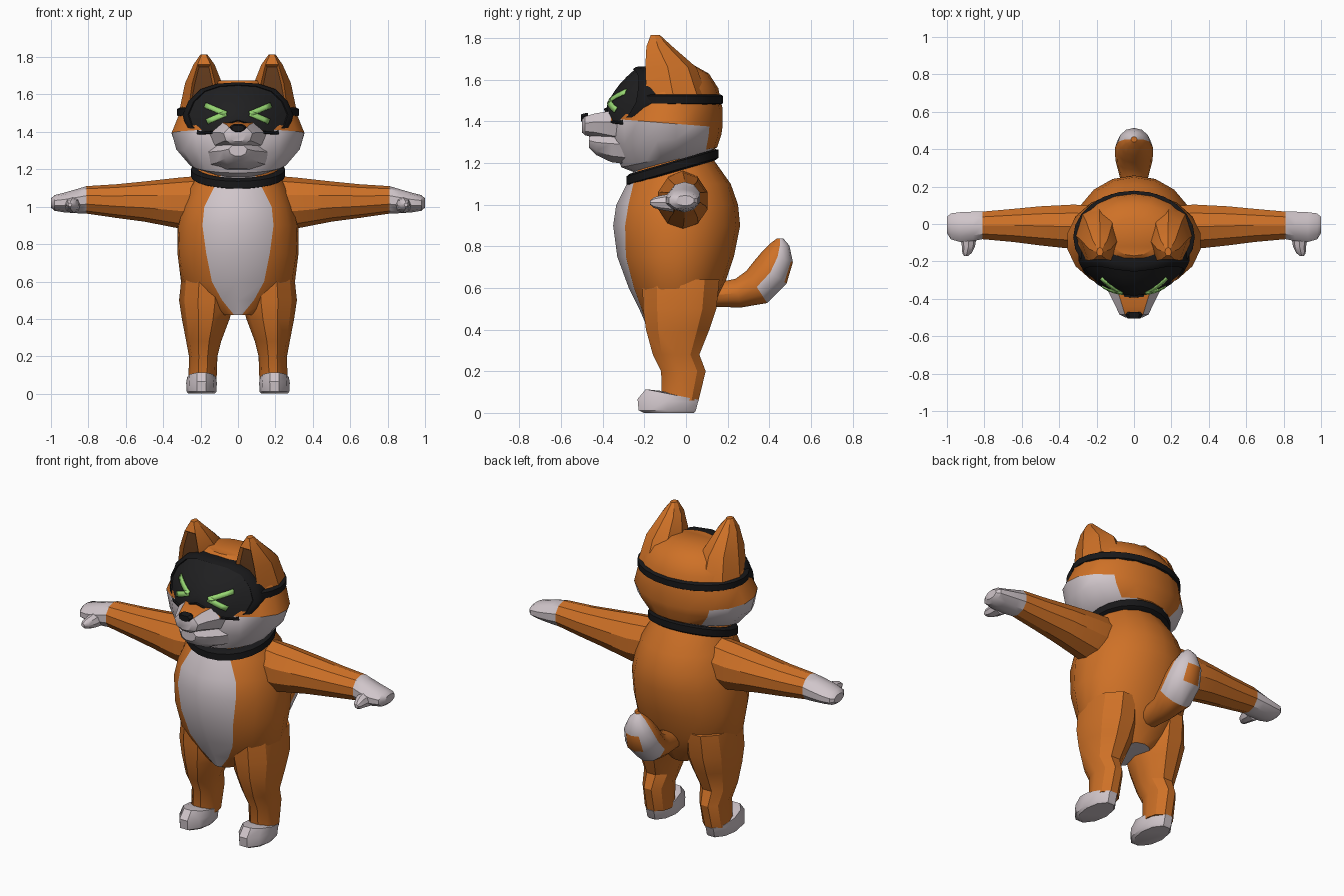
import bpy, bmesh
from math import sin, cos, pi, asin, radians
from mathutils import Vector

if "Cube" in bpy.data.objects:
    bpy.data.objects.remove(bpy.data.objects["Cube"])


def material(name, rgb):
    m = bpy.data.materials.new(name)
    m.use_nodes = True
    m.diffuse_color = (*rgb, 1)
    m.node_tree.nodes["Principled BSDF"].inputs["Base Color"].default_value = (*rgb, 1)
    return m


MATS = [material("orange_fur", (.62, .165, .02)), material("white_fur", (.63, .56, .59)),
        material("black_rubber", (.009, .009, .01)), material("dark_lens", (.014, .014, .015)),
        material("green_glow", (.31, .68, .17)), material("brown_inner_ear", (.13, .045, .012))]
ORANGE, WHITE, BLACK, LENS, GREEN, BROWN = range(6)
parts = []


def finish(name, bm, mirror=False):
    bmesh.ops.recalc_face_normals(bm, faces=bm.faces)
    me = bpy.data.meshes.new(name)
    bm.to_mesh(me)
    bm.free()
    for m in MATS:
        me.materials.append(m)
    ob = bpy.data.objects.new(name, me)
    bpy.context.collection.objects.link(ob)
    if mirror:
        ob.modifiers.new("Mirror", 'MIRROR').use_mirror_merge = False
    parts.append(ob)
    return ob


def loft_mesh(rings, rule, caps=True, closed=False):
    """Skin a list of rings; rule(row, column, centre) gives the colour."""
    bm = bmesh.new()
    rows = [[bm.verts.new(p) for p in r] for r in rings]
    n = len(rows[0])
    for i in range(len(rows) - (0 if closed else 1)):
        a, b = rows[i], rows[(i + 1) % len(rows)]
        for j in range(n):
            k = (j + 1) % n
            f = bm.faces.new((a[j], a[k], b[k], b[j]))
            f.material_index = rule(i, j, f.calc_center_median())
    if caps and not closed:
        for i, r in ((-1, rows[0]), (len(rows), rows[-1])):
            f = bm.faces.new(r)
            f.material_index = rule(i, -1, f.calc_center_median())
    return bm


def loft(name, rings, rule, mirror=False, **kw):
    return finish(name, loft_mesh(rings, rule, **kw), mirror)


def plain(colour):
    return lambda i, j, c: colour


def even(n, phase=0):
    return [2 * pi * (k + phase) / n for k in range(n)]


def flat_ring(z, x0, x1, y0, y1, tilt=0, angles=None):
    """Ring around z, starting at the front; tilt raises it towards the back."""
    cx, cy, rx, ry = (x0 + x1) / 2, (y0 + y1) / 2, (x1 - x0) / 2, (y1 - y0) / 2
    pts = [(cx + rx * sin(a), cy - ry * cos(a)) for a in angles or even(14)]
    return [Vector((x, y, z + tilt * y)) for x, y in pts]


def side_ring(x, y0, y1, z0, z1):
    return [Vector((x, (y0 + y1) / 2 + (y1 - y0) / 2 * cos(a), (z0 + z1) / 2 + (z1 - z0) / 2 * sin(a)))
            for a in even(10, .5)]


def snout_ring(y, hw, z0, z1):
    half = [radians(d) for d in (38, 80, 125, 160)]
    return [Vector((hw * sin(a), y, (z0 + z1) / 2 + (z1 - z0) / 2 * cos(a)))
            for a in half + [-a for a in reversed(half)]]


# Torso: the second column of each ring follows the belly patch edge
def torso_ring(z, hw, y0, y1, belly):
    t = asin(belly / hw)
    half = [t + (pi - t) * k / 7 for k in range(7)]
    return flat_ring(z, -hw, hw, y0, y1, 0, [0] + half + [pi] + [-a for a in reversed(half)])


torso = [(.42, .10, -.19, .09, .02), (.50, .24, -.225, .135, .085), (.60, .305, -.275, .18, .14),
         (.75, .325, -.33, .23, .17), (.90, .325, -.35, .26, .19), (1.0, .30, -.335, .25, .18),
         (1.1, .265, -.285, .215, .13), (1.22, .20, -.22, .13, .06)]
loft("torso", [torso_ring(*r) for r in torso],
     lambda i, j, c: WHITE if j in (0, 15) or i < 0 else ORANGE)

# Legs and feet
legs = [(.64, .03, .30, -.22, .17), (.5, .02, .315, -.215, .155), (.4, .045, .30, -.20, .12),
        (.28, .09, .277, -.165, .07), (.2, .11, .262, -.125, .10), (.06, .115, .265, -.12, .065)]
loft("legs", [flat_ring(*r, angles=even(10, .5)) for r in legs], plain(ORANGE), True)
feet = [(0, .125, .265, -.21, .045), (.012, .115, .275, -.235, .055), (.055, .113, .277, -.24, .065, -.05),
        (.075, .118, .272, -.20, .07, -.2), (.075, .14, .25, -.13, .06, -.25)]
loft("feet", [flat_ring(*r, angles=even(10, .5)) for r in feet], plain(WHITE), True)

# Arms, hands and thumbs
arms = [(.2, -.13, .10, .88, 1.165), (.32, -.14, .11, .885, 1.155), (.5, -.12, .10, .92, 1.135),
        (.65, -.10, .085, .94, 1.12), (.81, -.085, .07, .963, 1.11)]
loft("arms", [side_ring(*r) for r in arms], plain(ORANGE), True)
hands = [(.81, -.085, .07, .963, 1.11), (.86, -.095, .07, .965, 1.095), (.93, -.10, .067, .97, 1.075),
         (.98, -.085, .06, .978, 1.062), (1.0, -.05, .04, .995, 1.045)]
loft("hands", [side_ring(*r) for r in hands], plain(WHITE), True)
thumbs = [(.885, -.06, .045), (.885, -.12, .035), (.893, -.155, .025), (.898, -.172, .01)]
loft("thumbs", [[Vector((x + r * cos(a), y, 1.01 + r * sin(a))) for a in even(8)]
                for x, y, r in thumbs], plain(WHITE), True)

# Tail: curls upward, with a pale ring around the outer side of the tip
spine = [(.12, .565, .055), (.25, .575, .07), (.34, .605, .092), (.405, .675, .095),
         (.44, .75, .078), (.452, .81, .045), (.452, .838, .015)]
rings = []
for k, (y, z, r) in enumerate(spine):
    a, b = spine[max(k - 1, 0)], spine[min(k + 1, len(spine) - 1)]
    t = Vector((0, b[0] - a[0], b[1] - a[1])).normalized()
    out = Vector((0, t.z, -t.y))
    rings.append([Vector((0, y, z)) + out * r * cos(a) + Vector((r * 1.08 * sin(a), 0, 0))
                  for a in even(12)])
loft("tail", rings, lambda i, j, c: WHITE if (i >= 2 and j in (1, 2, 9, 10))
     or (i >= 4 and j in (0, 11)) or (i == 2 and j in (0, 11)) else ORANGE)

# Head: pale cheeks below the fourth ring, orange at the back
head = [(1.21, .15, -.24, .08, .24), (1.245, .26, -.31, .15, .21), (1.32, .335, -.355, .17, .10),
        (1.385, .36, -.36, .175, -.08), (1.47, .328, -.33, .175, -.03), (1.56, .29, -.28, .155, 0),
        (1.63, .235, -.23, .11, 0), (1.675, .13, -.17, .03, 0)]
loft("head", [flat_ring(z, -w, w, y0, y1, t, even(18)) for z, w, y0, y1, t in head],
     lambda i, j, c: WHITE if i < 3 and c.y < .1 else ORANGE)

# Muzzle, lower jaw and nose
muzzle = [(-.25, .2, 1.27, 1.48), (-.36, .14, 1.295, 1.47), (-.44, .1, 1.32, 1.452),
          (-.485, .078, 1.33, 1.435), (-.5, .045, 1.345, 1.42)]
loft("muzzle", [snout_ring(*r) for r in muzzle],
     lambda i, j, c: ORANGE if j == 7 or (i == 0 and j in (0, 6)) else WHITE)
jaw = [(-.25, .2, 1.185, 1.36), (-.36, .14, 1.2, 1.36), (-.43, .085, 1.235, 1.345),
       (-.465, .05, 1.27, 1.335)]
loft("lower_jaw", [snout_ring(*r) for r in jaw], plain(WHITE))
nose = [(-.47, .035, 1.41, 1.445), (-.485, .047, 1.395, 1.445), (-.505, .035, 1.40, 1.438)]
loft("nose", [snout_ring(*r) for r in nose], plain(BLACK))

# Ears with a sunken inner face
ear = [(1.53, .065, .31, -.225, .10), (1.66, .085, .283, -.225, .05),
       (1.76, .125, .238, -.205, -.065), (1.815, .165, .2, -.175, -.125)]
half = [radians(d) for d in (38, 90, 135)]
ear_angles = half + [pi] + [-a for a in reversed(half)]
bm = loft_mesh([flat_ring(*r, angles=ear_angles) for r in ear],
               lambda i, j, c: BROWN if j == 6 and i < 2 else ORANGE)
bmesh.ops.recalc_face_normals(bm, faces=bm.faces)
inner = [f for f in bm.faces if f.material_index == BROWN]
rim = bmesh.ops.inset_region(bm, faces=inner, thickness=.014, depth=-.02)["faces"]
for f in rim:
    f.material_index = ORANGE
finish("ears", bm, True)


# Collar and goggle strap
def band(name, z, rx, cy, ry, tilt, h, t):
    corners = ((0, -h), (t, -h * .7), (t, h * .7), (0, h), (-t, h), (-t, -h))
    rings = [flat_ring(z + dz, -rx - d, rx + d, cy - ry - d, cy + ry + d, tilt, even(24))
             for d, dz in corners]
    loft(name, rings, plain(BLACK), closed=True)


band("collar", 1.2, .235, -.065, .205, .29, .027, .017)
band("goggle_strap", 1.505, .312, -.07, .235, 0, .025, .013)


# Goggles: a curved mask with a raised frame and a sunken lens
def mask_y(x, z):
    return -.40 + 2 * x * x + 2.5 * (z - 1.41) ** 2


edge = [(0, 1.665), (.11, 1.658), (.2, 1.628), (.265, 1.565), (.297, 1.49), (.275, 1.42),
        (.22, 1.383), (.14, 1.39), (.08, 1.432), (0, 1.457)]
edge += [(-x, z) for x, z in edge[-2:0:-1]]


def mask_ring(scale, dy):
    pts = [(x * scale, 1.52 + (z - 1.52) * scale) for x, z in edge]
    return [Vector((x, mask_y(x, z) + dy, z)) for x, z in pts]


layers = [(.97, .085), (1, .06), (1, .012), (.97, 0), (.9, 0), (.88, .01),
          (.65, .01), (.4, .01), (.15, .01)]
loft("goggles", [mask_ring(*r) for r in layers], lambda i, j, c: LENS if i >= 5 else BLACK)

# Glowing chevron eyes laid on the lens
bm = bmesh.new()
tip = Vector((.068, 1.499))
for end in (Vector((.178, 1.545)), Vector((.168, 1.456))):
    d = (end - tip).normalized()
    side = Vector((-d.y, d.x)) * .014
    start = tip - d * .004
    pairs = []
    for k in range(5):
        p = start.lerp(end, k / 4)
        pairs.append([bm.verts.new((q.x, mask_y(q.x, q.y) - .002, q.y)) for q in (p - side, p + side)])
    for a, b in zip(pairs, pairs[1:]):
        bm.faces.new((a[0], b[0], b[1], a[1])).material_index = GREEN
bmesh.ops.recalc_face_normals(bm, faces=bm.faces)
eyes = finish("eyes", bm, True)
eyes.modifiers.new("Thickness", 'SOLIDIFY').thickness = .006

# Soft shading with crisp edges
bpy.ops.object.select_all(action='DESELECT')
for ob in parts:
    ob.select_set(True)
bpy.context.view_layer.objects.active = parts[0]
bpy.ops.object.shade_smooth_by_angle(angle=radians(32))
